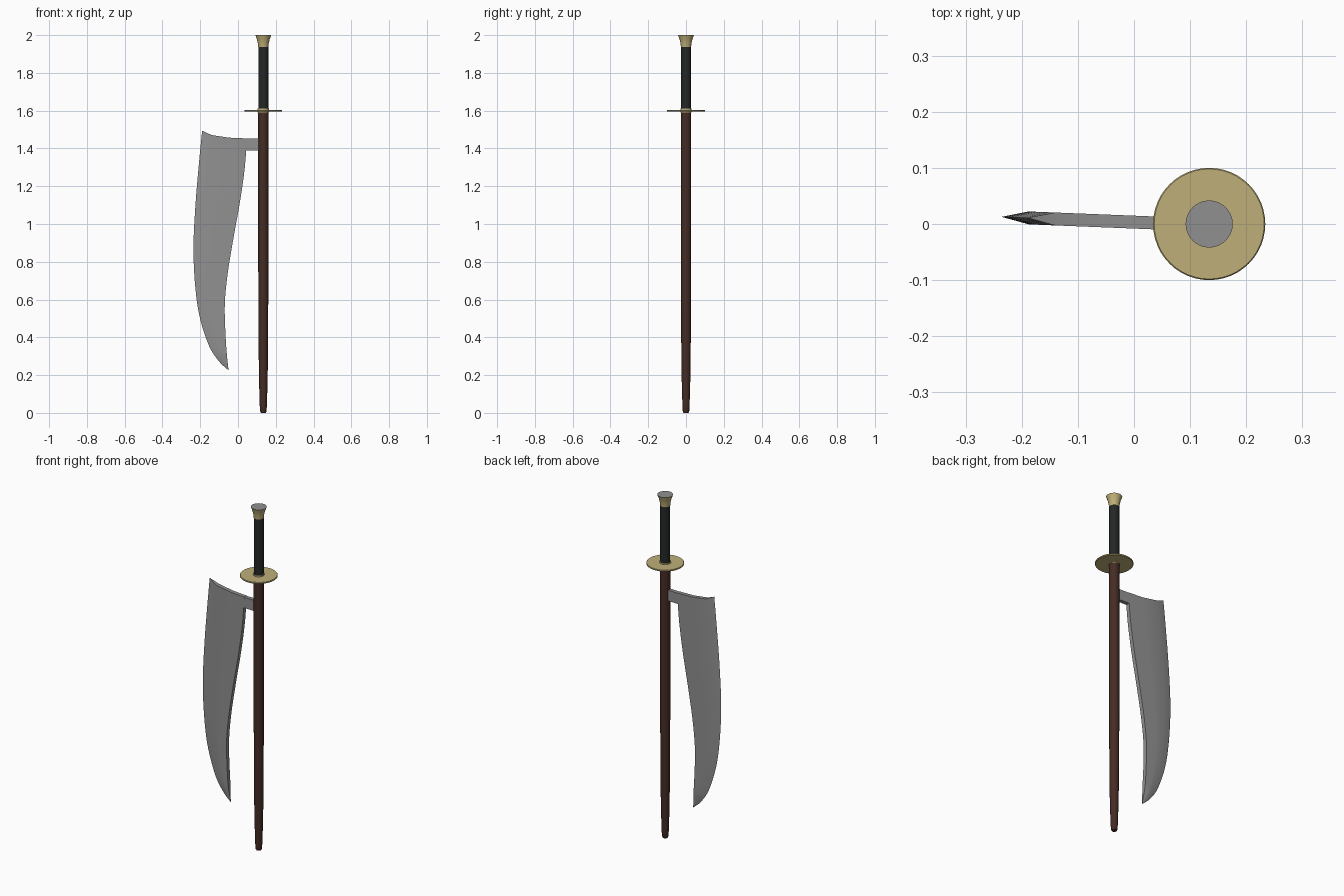
import bpy, bmesh, math
from mathutils import Vector

if "Cube" in bpy.data.objects:
    bpy.data.objects.remove(bpy.data.objects["Cube"])

AXIS = 0.134   # x of the pole axis


def material(name, rgb):
    m = bpy.data.materials.new(name)
    m.diffuse_color = (*rgb, 1)
    m.use_nodes = True
    m.node_tree.nodes["Principled BSDF"].inputs["Base Color"].default_value = m.diffuse_color
    return m


WOOD = material("dark wood", (0.06, 0.025, 0.018))
WRAP = material("black wrap", (0.018, 0.02, 0.02))
BRASS = material("brass", (0.52, 0.43, 0.19))
STEEL = material("steel", (0.28, 0.28, 0.28))


def finish(bm, name, mats, angle=40):
    bmesh.ops.remove_doubles(bm, verts=bm.verts, dist=1e-5)
    bmesh.ops.recalc_face_normals(bm, faces=bm.faces)
    me = bpy.data.meshes.new(name)
    bm.to_mesh(me)
    bm.free()
    ob = bpy.data.objects.new(name, me)
    bpy.context.collection.objects.link(ob)
    for m in mats:
        me.materials.append(m)
    bpy.ops.object.select_all(action='DESELECT')
    ob.select_set(True)
    bpy.context.view_layer.objects.active = ob
    bpy.ops.object.shade_smooth_by_angle(angle=math.radians(angle))
    return ob


def lathe(name, profile, mats, n=32):
    """Capped solid of revolution about the pole axis; profile is (radius, z)."""
    bm = bmesh.new()
    rings = [[bm.verts.new((AXIS + r * math.cos(2 * math.pi * i / n),
                            r * math.sin(2 * math.pi * i / n), z))
              for i in range(n)] for r, z in profile]
    for a, b in zip(rings, rings[1:]):
        for i in range(n):
            j = (i + 1) % n
            bm.faces.new((a[i], a[j], b[j], b[i]))
    bm.faces.new(rings[0])
    bm.faces.new(rings[-1])
    return finish(bm, name, mats)


# Pole, grip, guard and pommel
lathe("shaft", [(0.013, 0), (0.017, 0.008), (0.019, 0.04), (0.023, 0.18), (0.0255, 0.4),
                (0.027, 0.8), (0.0275, 1.598)], [WOOD])
lathe("grip", [(0.0265, 1.6), (0.0265, 1.945)], [WRAP])
lathe("guard", [(0.098, 1.595), (0.1, 1.597), (0.1, 1.602), (0.098, 1.604)], [BRASS], 48)
lathe("guard_collar", [(0.03, 1.59), (0.03, 1.611)], [BRASS])
pommel = lathe("pommel", [(0.027, 1.937), (0.029, 1.957), (0.034, 1.978), (0.042, 2.0)],
               [BRASS, STEEL])
for p in pommel.data.polygons:      # steel end cap
    if p.normal.z > 0.9:
        p.material_index = 1

# Blade outline: matching points (x, z) down the cutting edge and the spine
EDGE = [(-0.19, 1.494), (-0.205, 1.34), (-0.225, 1.105), (-0.236, 0.866), (-0.225, 0.654),
        (-0.2, 0.495), (-0.152, 0.352), (-0.1, 0.272), (-0.05, 0.225)]
SPINE = [(0.048, 1.453), (0.035, 1.29), (0.01, 1.115), (-0.025, 0.92), (-0.055, 0.735),
         (-0.07, 0.575), (-0.066, 0.415), (-0.059, 0.31), (-0.05, 0.225)]


def smooth(pts, sub=4):
    """Catmull-Rom curve through the points."""
    p = [Vector(q) for q in pts]
    p = [2 * p[0] - p[1]] + p + [2 * p[-1] - p[-2]]
    out = []
    for i in range(1, len(p) - 2):
        a, b, c, d = p[i - 1:i + 3]
        for k in range(sub):
            t = k / sub
            out.append(0.5 * (2 * b + (c - a) * t + (2 * a - 5 * b + 4 * c - d) * t * t
                              + (3 * b - a - 3 * c + d) * t ** 3))
    return out + [p[-2]]


def skew(x):
    """The blade is turned slightly about the pole."""
    return 0.04 * (AXIS - x) - 0.002


# Blade: wedge-edged section lofted down the outline
bm = bmesh.new()
rows = []
for r, (e, s) in enumerate(zip(smooth(EDGE), smooth(SPINE))):
    width = (s - e).length
    half = 0.0115 * min(1, width / 0.07)
    ub = min(0.05 / width, 0.4) if width > 1e-4 else 0.4
    dip = 0.016 * max(0, 1 - r / 4)           # hollow top edge
    ring = []
    for u, side in [(0, 0), (ub, 1), (0.6, 1), (1, 1), (1, -1), (0.6, -1), (ub, -1)]:
        q = e.lerp(s, u)
        z = q.y - dip * math.sin(math.pi * u ** 0.65)
        ring.append(bm.verts.new((q.x, skew(q.x) + side * half, z)))
    rows.append(ring)
for a, b in zip(rows, rows[1:]):
    for i in range(7):
        j = (i + 1) % 7
        bm.faces.new((a[i], a[j], b[j], b[i]))
t = rows[0]
bm.faces.new((t[0], t[1], t[6]))
bm.faces.new((t[1], t[2], t[5], t[6]))
bm.faces.new((t[2], t[3], t[4], t[5]))
bmesh.ops.dissolve_degenerate(bm, dist=1e-5, edges=bm.edges)
finish(bm, "blade", [STEEL], 35)

# Tang joining the blade to the shaft
bm = bmesh.new()
bmesh.ops.create_cube(bm, size=1)
for v in bm.verts:
    x = 0.042 if v.co.x < 0 else 0.12
    v.co = (x, skew(x) + 0.0228 * v.co.y, 1.452 if v.co.z > 0 else 1.39)
finish(bm, "blade_tang", [STEEL])
